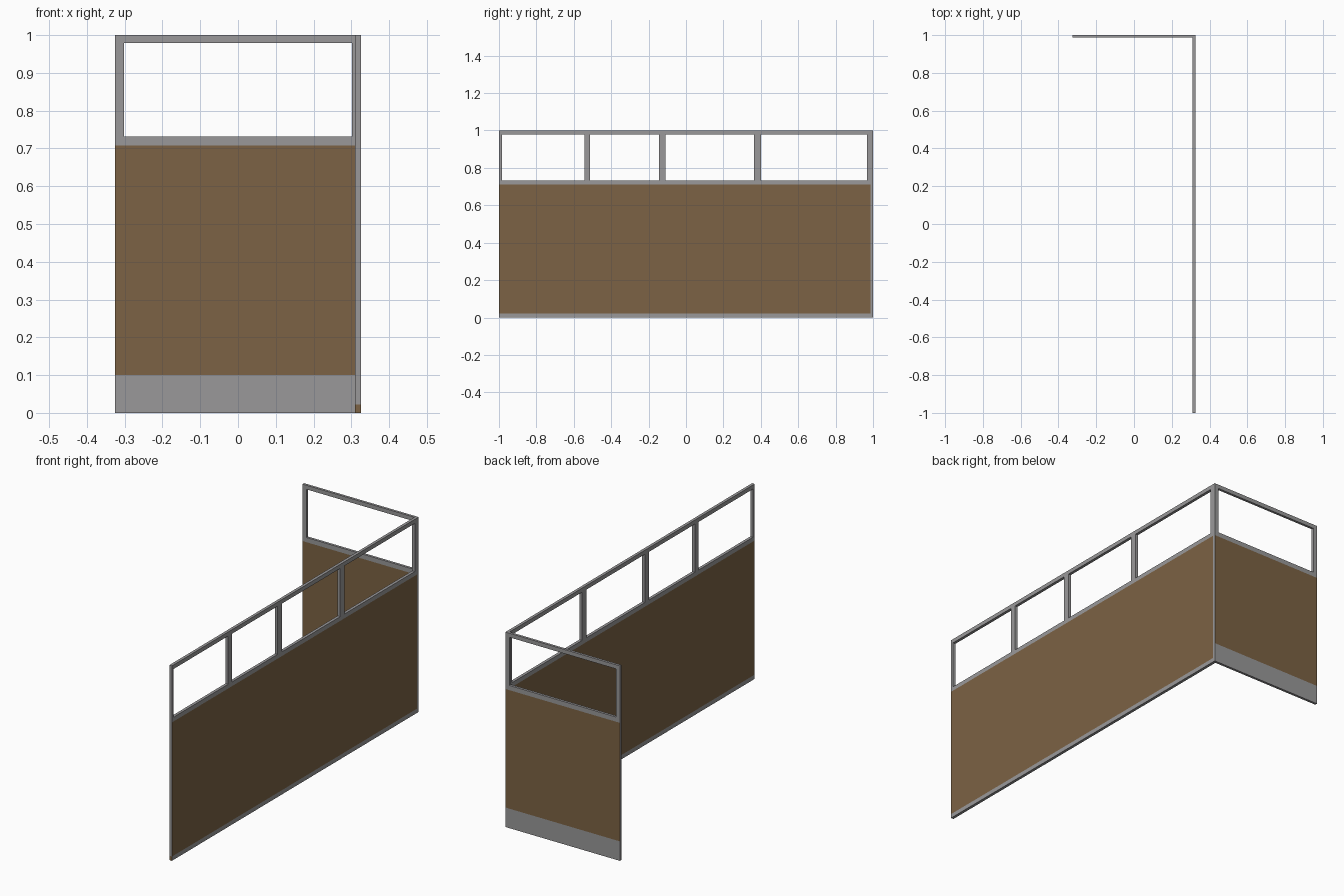
import bpy
import bmesh
from mathutils import Vector

if "Cube" in bpy.data.objects:
    bpy.data.objects.remove(bpy.data.objects["Cube"])


def material(name, rgb):
    m = bpy.data.materials.new(name)
    m.diffuse_color = (*rgb, 1)
    m.use_nodes = True
    m.node_tree.nodes["Principled BSDF"].inputs["Base Color"].default_value = m.diffuse_color
    return m


GREY = material("grey_metal", (0.32, 0.315, 0.32))
BROWN = material("brown_panel", (0.20, 0.123, 0.058))


def box(name, x, y, z, mat, end_mat=None, end_dirs=()):
    """Box from (min, max) ranges; faces pointing along end_dirs get end_mat."""
    bm = bmesh.new()
    bmesh.ops.create_cube(bm, size=1)
    for v in bm.verts:
        v.co = [r[0] + (c + 0.5) * (r[1] - r[0]) for c, r in zip(v.co, (x, y, z))]
    bm.normal_update()
    for f in bm.faces:
        if any(f.normal.dot(Vector(d)) > 0.9 for d in end_dirs):
            f.material_index = 1
    me = bpy.data.meshes.new(name)
    bm.to_mesh(me)
    bm.free()
    me.materials.append(mat)
    if end_mat:
        me.materials.append(end_mat)
    ob = bpy.data.objects.new(name, me)
    bpy.context.collection.objects.link(ob)
    return ob


# Shared heights of the rails
MID, SILL, HEAD = 0.71, 0.732, 0.979

# Long wall on the right side
X = (0.310, 0.325)
Y = (-1.0, 0.987)
box("long_bottom_rail", X, Y, (0, 0.022), GREY, BROWN, [(0, -1, 0)])
box("long_panel", X, Y, (0.022, MID), BROWN, GREY, [(0, -1, 0)])
box("long_middle_rail", X, Y, (MID, SILL), GREY)
box("long_top_rail", X, Y, (HEAD, 1), GREY)
posts = [(-1, -0.985), (-0.544, -0.514), (-0.144, -0.109),
         (0.364, 0.400), (0.969, 0.987)]
for i, span in enumerate(posts):
    box(f"long_post_{i + 1}", X, span, (SILL, HEAD), GREY)

# Short wall across the back, closing the corner
X = (-0.325, 0.325)
Y = (0.987, 1.0)
ENDS = [(1, 0, 0), (-1, 0, 0)]
box("short_plinth", X, Y, (0, 0.10), GREY)
box("short_panel", X, Y, (0.10, MID - 0.002), BROWN, GREY, ENDS)
box("short_middle_rail", X, Y, (MID - 0.002, SILL), GREY)
box("short_top_rail", X, Y, (HEAD, 1), GREY)
box("short_left_post", (-0.325, -0.302), Y, (SILL, HEAD), GREY)
box("short_corner_post", (0.302, 0.325), Y, (SILL, HEAD), GREY)
